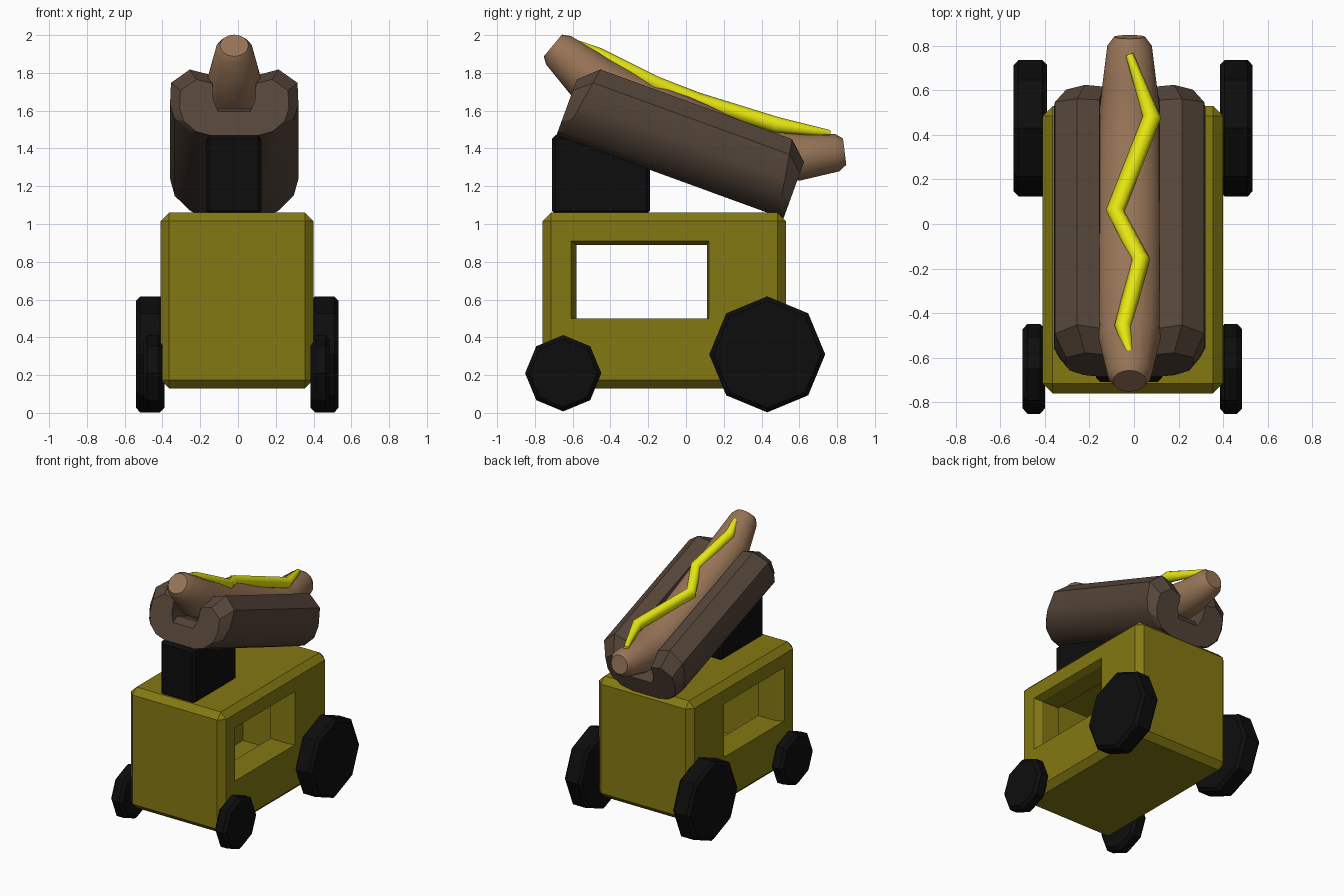
import bpy
import bmesh
from math import cos, sin, pi, radians
from mathutils import Vector, Matrix

cube = bpy.data.objects.get("Cube")
if cube:
    bpy.data.objects.remove(cube, do_unlink=True)


def material(name, rgb):
    m = bpy.data.materials.new(name)
    m.use_nodes = True
    m.diffuse_color = (*rgb, 1)
    m.node_tree.nodes["Principled BSDF"].inputs["Base Color"].default_value = (*rgb, 1)
    return m


OLIVE = material("olive_paint", (0.23, 0.19, 0.006))
BLACK = material("black_rubber", (0.004, 0.004, 0.004))
BUN = material("brown_bun", (0.092, 0.06, 0.041))
SAUSAGE = material("tan_sausage", (0.31, 0.175, 0.095))
MUSTARD = material("yellow_mustard", (0.8, 0.8, 0.006))


def finish(name, bm, mat, smooth=None):
    bmesh.ops.recalc_face_normals(bm, faces=bm.faces)
    mesh = bpy.data.meshes.new(name)
    bm.to_mesh(mesh)
    bm.free()
    obj = bpy.data.objects.new(name, mesh)
    bpy.context.collection.objects.link(obj)
    if mat:
        mesh.materials.append(mat)
    bpy.ops.object.select_all(action='DESELECT')
    obj.select_set(True)
    bpy.context.view_layer.objects.active = obj
    if smooth:
        bpy.ops.object.shade_smooth_by_angle(angle=radians(smooth))
    return obj


def box(name, lo, hi, mat, bevel=0):
    lo, hi = Vector(lo), Vector(hi)
    bm = bmesh.new()
    bmesh.ops.create_cube(bm, size=1, matrix=Matrix.Translation((lo + hi) / 2)
                          @ Matrix.Diagonal((*(hi - lo), 1)))
    if bevel:
        bmesh.ops.bevel(bm, geom=bm.edges[:], offset=bevel, segments=1, affect='EDGES')
    return finish(name, bm, mat)


def loft(name, rings, mat, smooth=None):
    """Skin a list of closed rings and cap both ends."""
    bm = bmesh.new()
    rows = [[bm.verts.new(p) for p in ring] for ring in rings]
    for a, b in zip(rows, rows[1:]):
        for i in range(len(a)):
            j = (i + 1) % len(a)
            bm.faces.new((a[i], a[j], b[j], b[i]))
    bm.faces.new(rows[0])
    bm.faces.new(rows[-1])
    return finish(name, bm, mat, smooth)


def tube(name, path, radii, sides, mat, smooth):
    """Round tube of varying radius along a path."""
    path = [Vector(p) for p in path]
    rings = []
    for i, (p, r) in enumerate(zip(path, radii)):
        d = (path[min(i + 1, len(path) - 1)] - path[max(i - 1, 0)]).normalized()
        side = d.cross(Vector((0, 0, 1))).normalized()
        up = side.cross(d)
        rings.append([p + r * (cos(t) * side + sin(t) * up)
                      for t in (2 * pi * k / sides for k in range(sides))])
    return loft(name, rings, mat, smooth)


def cut(obj, cutter):
    mod = obj.modifiers.new("cut", 'BOOLEAN')
    mod.operation = 'DIFFERENCE'
    mod.object = cutter
    bpy.context.view_layer.objects.active = obj
    bpy.ops.object.modifier_apply(modifier=mod.name)
    bpy.data.objects.remove(cutter, do_unlink=True)


# Hollow cart body with a serving window through both sides
body = box("cart_body", (-0.41, -0.76, 0.13), (0.4, 0.53, 1.06), OLIVE, 0.045)
cut(body, box("cavity_cutter", (-0.21, -0.6, 0.28), (0.2, 0.36, 0.93), None))


def window(x, grow):
    y0, y1, z0, z1 = -0.58 - 0.03 * grow, 0.11 + 0.012 * grow, 0.5, 0.89 + 0.02 * grow
    return [(x, y0, z0), (x, y1, z0), (x, y1, z1), (x, y0, z1)]


cut(body, loft("window_cutter", [window(-0.44, 1.6), window(-0.36, 0),
                                 window(0.35, 0), window(0.43, 1.6)], None))

# Block that props up the front of the bun
box("prop_block", (-0.17, -0.71, 1.05), (0.125, -0.19, 1.47), BLACK, 0.02)


# Eight-sided wheels
def wheel(name, x0, x1, y, z, r):
    bm = bmesh.new()
    bmesh.ops.create_cone(bm, cap_ends=True, segments=8, radius1=r, radius2=r, depth=x1 - x0,
                          matrix=Matrix.Translation(((x0 + x1) / 2, y, z))
                          @ Matrix.Rotation(pi / 2, 4, 'Y'))
    rims = [e for e in bm.edges if abs(e.verts[0].co.x - e.verts[1].co.x) < 0.001]
    bmesh.ops.bevel(bm, geom=rims, offset=0.022, segments=1, affect='EDGES')
    finish(name, bm, BLACK)


wheel("rear_wheel_left", 0.385, 0.532, 0.43, 0.31, 0.307)
wheel("rear_wheel_right", -0.54, -0.39, 0.43, 0.31, 0.307)
wheel("front_wheel_left", 0.385, 0.485, -0.65, 0.21, 0.202)
wheel("front_wheel_right", -0.5, -0.4, -0.65, 0.21, 0.202)

# Bun: grooved half-round section, tilted down to the rear
half = [(0.1, -0.02), (0.13, 0.06), (0.135, 0.18), (0.235, 0.21), (0.335, 0.13),
        (0.34, 0.0), (0.315, -0.09), (0.24, -0.165), (0.13, -0.2)]
section = half + [(-x, n) for x, n in reversed(half)]
tilt = Matrix.Translation((-0.02, -0.017, 1.436)) @ Matrix.Rotation(radians(-20), 4, 'X')


def bun_ring(s, end):
    wide, tall = (0.85, 0.78) if end else (1, 1)
    ring = []
    for x, n in section:
        h = (n + 0.21) / 0.42
        ring.append(tilt @ Vector((x * wide, s * (0.64 if end else 0.61 - 0.07 * h),
                                   -0.21 + 0.42 * h * tall)))
    return ring


loft("bun", [bun_ring(-1, True), bun_ring(-1, False), bun_ring(1, False), bun_ring(1, True)],
     BUN, 30)

# Sausage with upturned, tapered ends
axis = [(-0.705, 1.945), (-0.675, 1.92), (-0.5, 1.765), (-0.3, 1.655), (-0.1, 1.56),
        (0.15, 1.45), (0.4, 1.365), (0.6, 1.355), (0.8, 1.378), (0.84, 1.383)]
tube("sausage", [(-0.02, y, z) for y, z in axis],
     [0.075, 0.1, 0.142, 0.148, 0.15, 0.15, 0.145, 0.125, 0.1, 0.07], 16, SAUSAGE, 35)

# Zigzag line of mustard
zigzag = [(-0.02, -0.575, 1.955), (-0.05, -0.46, 1.895), (0.03, -0.16, 1.74),
          (-0.085, 0.06, 1.655), (0.08, 0.48, 1.525), (-0.02, 0.76, 1.48)]
tube("mustard", zigzag, [0.018, 0.038, 0.042, 0.042, 0.042, 0.018], 8, MUSTARD, 50)
